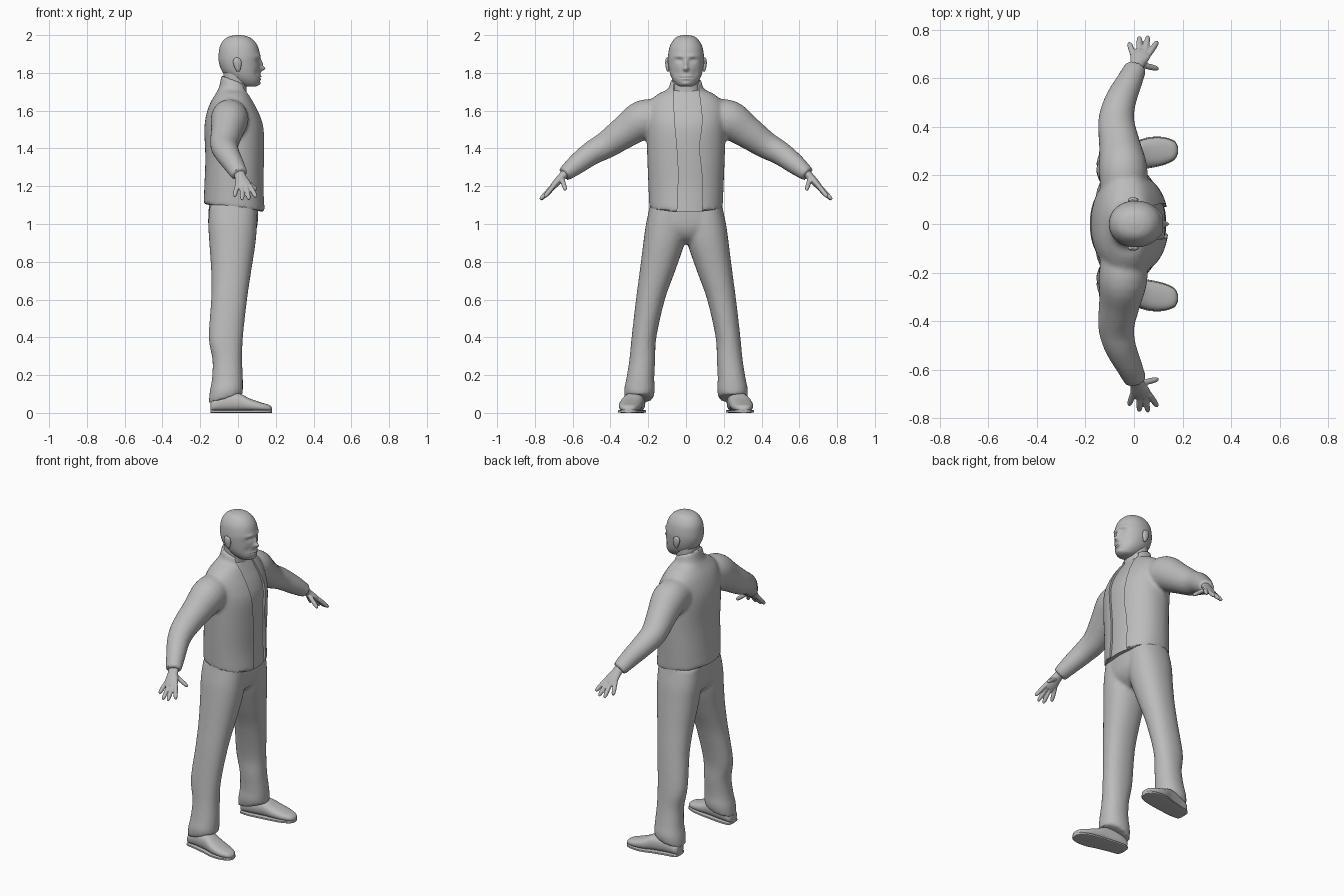
import bpy, bmesh, math
from mathutils import Vector

if "Cube" in bpy.data.objects:
    bpy.data.objects.remove(bpy.data.objects["Cube"])

grey = bpy.data.materials.new("plain_grey")
grey.diffuse_color = (0.5, 0.5, 0.5, 1)
grey.use_nodes = True
grey.node_tree.nodes["Principled BSDF"].inputs["Base Color"].default_value = grey.diffuse_color


def refine(rows, k=4):
    """Smooth (Catmull-Rom) in-between stations for a table of rows."""
    out = []
    for i in range(len(rows) - 1):
        a, b, c, d = (rows[min(max(j, 0), len(rows) - 1)] for j in range(i - 1, i + 3))
        for s in range(k):
            t = s / k
            out.append([0.5 * (2 * q + (r - p) * t + (2 * p - 5 * q + 4 * r - u) * t * t
                               + (3 * q - p - 3 * r + u) * t ** 3)
                        for p, q, r, u in zip(a, b, c, d)])
    return out + [list(rows[-1])]


def unit(n, p):
    """Points of a superellipse with exponent p."""
    for i in range(n):
        c, s = math.cos(math.tau * i / n), math.sin(math.tau * i / n)
        yield (math.copysign(abs(c) ** (2 / p), c), math.copysign(abs(s) ** (2 / p), s))


def loft(bm, rings):
    """Skin closed rings and cap both ends."""
    vs = [[bm.verts.new(p) for p in r] for r in rings]
    n = len(vs[0])
    for a, b in zip(vs, vs[1:]):
        for i in range(n):
            j = (i + 1) % n
            bm.faces.new((a[i], a[j], b[j], b[i]))
    bm.faces.new(vs[0])
    bm.faces.new(vs[-1])


def level(rows, n=40, p=2.2, s=1, k=4):
    """Level rings from rows of z, back x, front x, y0, y1, tilt."""
    rings = []
    for z, x0, x1, y0, y1, tilt in refine(rows, k):
        rings.append([Vector(((x0 + x1) / 2 + (x1 - x0) / 2 * c,
                              s * ((y0 + y1) / 2 + (y1 - y0) / 2 * w), z + tilt * c))
                      for c, w in unit(n, p)])
    return rings


def tube(rows, n=20, s=1, k=4):
    """Rings across a path, from rows of x, y, z, radius along x, other radius."""
    rows = refine([(r[0], s * r[1], *r[2:]) for r in rows], k)
    pts = [Vector(r[:3]) for r in rows]
    rings = []
    for i, r in enumerate(rows):
        t = (pts[min(i + 1, len(pts) - 1)] - pts[max(i - 1, 0)]).normalized()
        u = (Vector((1, 0, 0)) - t * t.x).normalized()
        v = t.cross(u)
        rings.append([pts[i] + u * r[3] * c + v * r[4] * w for c, w in unit(n, 2)])
    return rings


def make(name, lofts, voxel=0, smooth=4, cutter=None, angle=40):
    bm = bmesh.new()
    for rings in lofts:
        loft(bm, rings)
    bmesh.ops.recalc_face_normals(bm, faces=bm.faces)
    me = bpy.data.meshes.new(name)
    bm.to_mesh(me)
    bm.free()
    ob = bpy.data.objects.new(name, me)
    bpy.context.collection.objects.link(ob)
    if voxel:                                   # blend the parts into one skin
        m = ob.modifiers.new("blend", 'REMESH')
        m.mode, m.voxel_size = 'VOXEL', voxel
        m = ob.modifiers.new("soften", 'SMOOTH')
        m.factor, m.iterations = 0.5, smooth
    if cutter:
        m = ob.modifiers.new("opening", 'BOOLEAN')
        m.operation, m.object, m.solver = 'DIFFERENCE', cutter, 'EXACT'
    if ob.modifiers:
        dg = bpy.context.evaluated_depsgraph_get()
        new = bpy.data.meshes.new_from_object(ob.evaluated_get(dg))
        ob.modifiers.clear()
        ob.data = new
    ob.data.materials.clear()
    ob.data.materials.append(grey)
    bpy.ops.object.select_all(action='DESELECT')
    ob.select_set(True)
    bpy.context.view_layer.objects.active = ob
    bpy.ops.object.shade_smooth_by_angle(angle=math.radians(angle))
    return ob


def sym(rows):
    """Rows of z, x0, x1, half width, tilt -> full rows."""
    return [(z, a, b, -h, h, t) for z, a, b, h, t in rows]


# Trousers: hips and two legs blended together
hips = sym([(1.14, -.15, .105, .185, 0), (1.05, -.157, .107, .2, 0), (.98, -.155, .1, .2, 0),
            (.93, -.125, .075, .12, 0), (.895, -.07, .03, .05, 0)])
leg = [(1.1, -.15, .1, 0, .19, 0), (1.0, -.157, .1, 0, .212, 0), (.9, -.152, .093, .008, .226, 0),
       (.75, -.142, .07, .058, .245, 0), (.6, -.142, .048, .112, .265, 0),
       (.4, -.155, .026, .157, .288, 0), (.28, -.135, .022, .163, .3, 0),
       (.18, -.138, .026, .168, .316, 0), (.12, -.15, .026, .165, .328, .01),
       (.075, -.155, .026, .175, .322, .025)]
make("trousers", [level(hips)] + [level(leg, s=s) for s in (1, -1)], .011, 5)

# Jacket: body, collar and sleeves blended, then opened down the front
body = sym([(1.085, -.183, .145, .194, -.02), (1.2, -.178, .137, .199, 0), (1.35, -.173, .14, .205, 0),
            (1.5, -.178, .14, .21, 0), (1.58, -.168, .118, .21, 0), (1.645, -.145, .085, .195, 0),
            (1.69, -.118, .06, .145, 0), (1.715, -.1, .052, .095, -.01), (1.76, -.088, .052, .082, -.028)])
sleeve = [(-.045, .15, 1.56, .095, .1), (-.045, .23, 1.55, .1, .105), (-.058, .32, 1.49, .086, .088),
          (-.073, .42, 1.42, .075, .073), (-.058, .5, 1.375, .066, .064),
          (-.022, .58, 1.315, .055, .054), (.008, .645, 1.262, .046, .04)]
edges = [(1.0, -.05, .085), (1.25, -.04, .085), (1.4, -.047, .07), (1.55, -.06, .085),
         (1.7, -.065, .07), (1.85, -.065, .065)]
cut = make("jacket_opening_cutter", [[[(.02, a, z), (.3, a, z), (.3, b, z), (.02, b, z)]
                                      for z, a, b in refine(edges)]])
cut.hide_render = True
cut.hide_set(True)
make("jacket", [level(body, 56)] + [tube(sleeve, s=s) for s in (1, -1)], .011, 5, cut)

# Shirt inside the jacket
shirt = [(z, a + .012, b - .012, c * .93, d * .93, t) for z, a, b, c, d, t in body[:-1]]
make("shirt", [level(shirt, 56)])

# Hands with spread fingers
palm = [(.006, .635, 1.272, .03, .024), (.014, .66, 1.247, .031, .021),
        (.026, .69, 1.214, .041, .019), (.034, .71, 1.192, .04, .014)]
fingers = [((-.003, .695, 1.205), (-.02, .745, 1.145)), ((.022, .705, 1.198), (.022, .77, 1.128)),
           ((.045, .707, 1.198), (.058, .772, 1.13)), ((.062, .7, 1.203), (.096, .75, 1.142)),
           ((.03, .655, 1.235), (.1, .638, 1.18))]


def finger(a, b):
    rows = [(0, .0125), (.5, .0125), (.85, .011), (1, .006)]
    return [(*Vector(a).lerp(Vector(b), t), r, r) for t, r in rows]


for s, side in ((1, "left"), (-1, "right")):
    make(side + "_hand", [tube(palm, s=s)] + [tube(finger(a, b), 12, s, 2) for a, b in fingers], .0045, 2)

# Head: lofted skull, with face features pushed in and out of the front
skull = sym([(2.0, -.012, .017, .012, 0), (1.993, -.045, .05, .043, 0), (1.975, -.075, .08, .066, 0),
             (1.94, -.096, .105, .086, 0), (1.89, -.103, .117, .095, 0), (1.85, -.1, .117, .094, 0),
             (1.81, -.085, .118, .088, 0), (1.78, -.06, .118, .079, 0), (1.755, -.03, .116, .065, 0),
             (1.735, .01, .106, .046, 0), (1.727, .03, .09, .028, 0)])
head = make("head", [level(skull, 96, 2.1, 1, 7)])
# y, z, spread in y, spread in z, push
features = [(0, 1.822, .014, .012, .024), (0, 1.848, .01, .022, .014), (.036, 1.888, .026, .009, .007),
            (.036, 1.866, .017, .011, -.011), (.037, 1.864, .009, .006, .005),
            (0, 1.781, .026, .005, .007), (0, 1.768, .022, .005, .006), (0, 1.7745, .028, .003, -.005),
            (0, 1.742, .022, .01, .007), (.05, 1.8, .016, .02, -.005)]
for v in head.data.vertices:
    if v.co.x > .03:
        y, z = abs(v.co.y), v.co.z
        v.co.x += sum(p * math.exp(-((y - a) / sa) ** 2 - ((z - b) / sb) ** 2)
                      for a, b, sa, sb, p in features)

# Neck
make("neck", [level(sym([(1.66, -.08, .045, .074, 0), (1.74, -.076, .045, .071, 0),
                         (1.79, -.077, .055, .073, 0), (1.84, -.07, .05, .07, 0)]))])

# Ears and shoes
shoe = [(-.145, .262, .02, .05), (-.135, .262, .042, .07), (-.08, .266, .05, .1), (0, .28, .055, .105),
        (.06, .293, .06, .077), (.12, .3, .054, .056), (.165, .303, .036, .042), (.18, .304, .012, .028)]
for s, side in ((1, "left"), (-1, "right")):
    make(side + "_ear", [tube([(0, .094, 1.807, .006, .004), (0, .096, 1.82, .014, .009),
                               (-.003, .099, 1.85, .022, .011), (-.006, .099, 1.872, .018, .009),
                               (-.006, .097, 1.88, .006, .004)], 16, s)])
    upper, sole = [], []
    for x, y, w, h in refine(shoe):
        upper.append([(x, s * (y + w * c), .008 + (h - .008) * (.5 + .5 * v)) for c, v in unit(24, 2.5)])
        sole.append([(x, s * (y + (w + .004) * c), .008 + .008 * v) for c, v in unit(24, 5)])
    make(side + "_shoe", [upper])
    make(side + "_sole", [sole])
